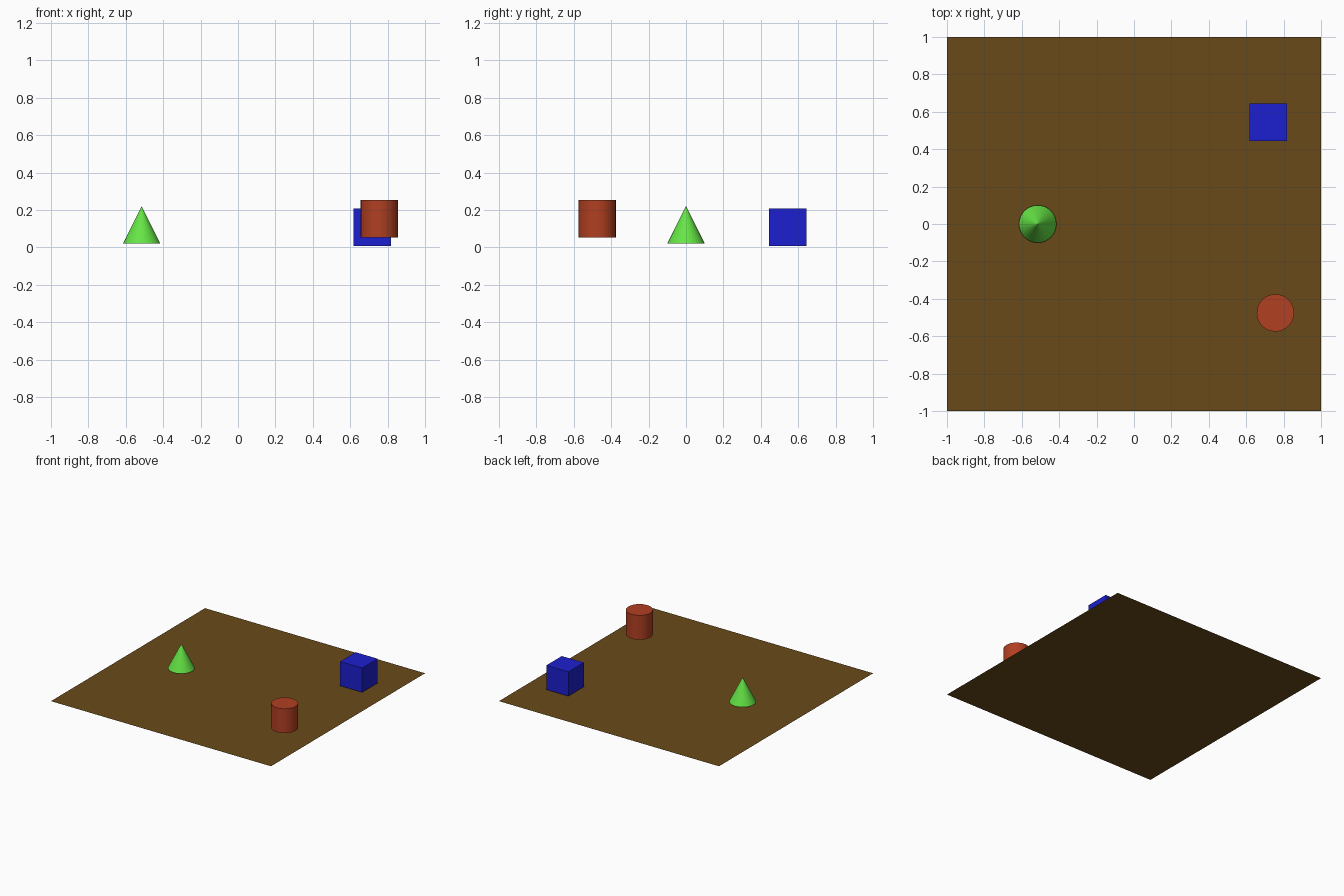
import bpy

if "Cube" in bpy.data.objects:
    bpy.data.objects.remove(bpy.data.objects["Cube"])


def finish(name, color):
    """Name the active object and give it a plain coloured material."""
    obj = bpy.context.object
    obj.name = name
    mat = bpy.data.materials.new(name + "_color")
    mat.diffuse_color = (*color, 1)
    mat.use_nodes = True
    mat.node_tree.nodes["Principled BSDF"].inputs["Base Color"].default_value = mat.diffuse_color
    obj.data.materials.append(mat)
    return obj


# Thin flat board the shapes sit on
bpy.ops.mesh.primitive_plane_add(size=2, location=(0, 0, 0))
finish("ground_plane", (0.14, 0.068, 0.01))

# Blue cube
bpy.ops.mesh.primitive_cube_add(size=0.2, location=(0.718, 0.544, 0.107))
finish("blue_cube", (0.012, 0.014, 0.62))

# Red cylinder, floating slightly above the board
bpy.ops.mesh.primitive_cylinder_add(vertices=32, radius=0.1, depth=0.2,
                                    location=(0.756, -0.475, 0.153))
finish("red_cylinder", (0.44, 0.05, 0.016))

# Green cone, floating slightly above the board
bpy.ops.mesh.primitive_cone_add(vertices=32, radius1=0.1, radius2=0, depth=0.2,
                                location=(-0.515, 0, 0.12))
finish("green_cone", (0.13, 0.78, 0.06))
